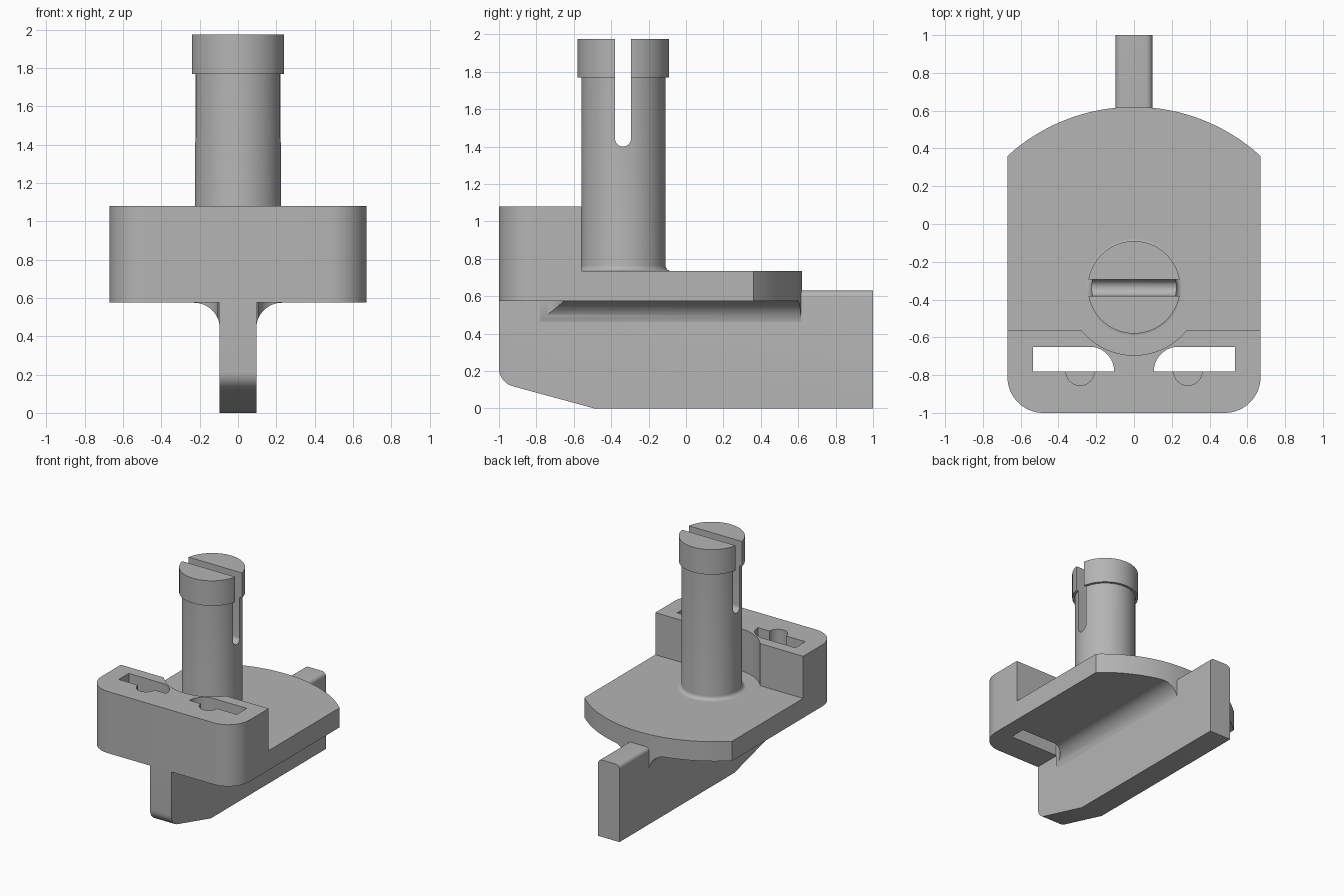
import bpy, bmesh, math
from mathutils import Vector

old = bpy.data.objects.get("Cube")
if old:
    bpy.data.objects.remove(old, do_unlink=True)

GREY = (0.46, 0.46, 0.46, 1)
grey = bpy.data.materials.new("plain grey")
grey.use_nodes = True
grey.diffuse_color = GREY
grey.node_tree.nodes["Principled BSDF"].inputs["Base Color"].default_value = GREY

PX, PY = 0, -0.335   # post axis


def arc(cx, cy, r, a0, a1, n=16):
    """Points on an arc, angles in degrees."""
    angles = [math.radians(a0 + (a1 - a0) * i / n) for i in range(n + 1)]
    return [(cx + r * math.cos(a), cy + r * math.sin(a)) for a in angles]


def finish(name, bm):
    bmesh.ops.remove_doubles(bm, verts=bm.verts, dist=1e-5)
    bmesh.ops.recalc_face_normals(bm, faces=bm.faces)
    mesh = bpy.data.meshes.new(name)
    bm.to_mesh(mesh)
    bm.free()
    mesh.materials.append(grey)
    ob = bpy.data.objects.new(name, mesh)
    bpy.context.collection.objects.link(ob)
    return ob


def prism(name, pts, lo, hi, axis="z", round_top=0):
    """Extrude a closed 2D profile along one axis."""
    place = {"x": lambda p, t: (t, p[0], p[1]),
             "y": lambda p, t: (p[0], t, p[1]),
             "z": lambda p, t: (p[0], p[1], t)}[axis]
    bm = bmesh.new()
    face = bm.faces.new([bm.verts.new(place(p, lo)) for p in pts])
    new = bmesh.ops.extrude_face_region(bm, geom=[face])["geom"]
    shift = Vector(place((0, 0), hi - lo))
    bmesh.ops.translate(bm, vec=shift, verts=[v for v in new if isinstance(v, bmesh.types.BMVert)])
    if round_top:
        top = max(v.co.z for v in bm.verts)
        edges = [e for e in bm.edges
                 if all(v.co.z > top - 1e-4 for v in e.verts)
                 and abs(e.verts[0].co.x - e.verts[1].co.x) < 1e-4]
        bmesh.ops.bevel(bm, geom=edges, offset=round_top, segments=6, profile=0.5, affect="EDGES")
    return finish(name, bm)


def lathe(name, profile, steps=64):
    bm = bmesh.new()
    verts = [bm.verts.new((PX + r, PY, z)) for r, z in profile]
    edges = [bm.edges.new(pair) for pair in zip(verts, verts[1:])]
    bmesh.ops.spin(bm, geom=verts + edges, cent=(PX, PY, 0), axis=(0, 0, 1),
                   angle=math.tau, steps=steps)
    return finish(name, bm)


def boolean(ob, tool, op="DIFFERENCE"):
    mod = ob.modifiers.new("cut", "BOOLEAN")
    mod.object, mod.operation, mod.solver = tool, op, "EXACT"
    bpy.context.view_layer.objects.active = ob
    bpy.ops.object.modifier_apply(modifier=mod.name)


def box(x0, x1, y0, y1):
    return [(x0, y0), (x1, y0), (x1, y1), (x0, y1)]


# Plate outline: rounded front corners, bowed rear edge
W, R = 0.67, 0.19
front = arc(-W + R, -1 + R, R, 180, 270) + arc(W - R, -1 + R, R, 270, 360)
half = math.degrees(math.asin(W / 0.993))
rear = arc(0, -0.373, 0.993, 90 - half, 90 + half, 32)
outline = front + rear

plate = prism("base_plate", outline, 0.575, 0.735)
block = prism("front_block", front + [(W, -0.56), (-W, -0.56)], 0.575, 1.08)
trim = prism("outline_trim", outline, 0.3, 0.9)
recess = prism("post_recess", arc(PX, PY, 0.36, 0, 354.375, 63), 0.735, 1.3)
boolean(block, recess)
boolean(plate, block, "UNION")
plate.name = "base_with_front_block"

# Curved gussets between the fin and the underside of the plate
parts = [plate]
for side, label in ((1, "left"), (-1, "right")):
    curve = arc(0.23, 0.44, 0.135, 180, 90)
    pts = [(0.06, 0.6), (0.06, 0.44)] + curve + [(0.23, 0.6)]
    gusset = prism(label + "_gusset", [(side * x, z) for x, z in pts], -0.78, 0.7, "y")
    boolean(gusset, trim, "INTERSECT")

    # Through slot with a rounded inner end, and a shallow half-round notch
    slot = [(0.535, -0.65), (0.535, -0.78)] + arc(0.235, -0.78, 0.13, 180, 90)
    slot_cut = prism("slot_cutter", [(side * x, y) for x, y in slot], 0.3, 1.3)
    notch_cut = prism("notch_cutter", arc(side * 0.285, -0.78, 0.075, 180, 360) +
                      [(side * 0.285 + 0.075, -0.7), (side * 0.285 - 0.075, -0.7)], 0.735, 1.3)
    boolean(plate, slot_cut)
    boolean(plate, notch_cut)
    boolean(gusset, slot_cut)
    parts.append(gusset)
    for tool in (slot_cut, notch_cut):
        bpy.data.objects.remove(tool, do_unlink=True)

# Central fin under the plate, with a sloped nose and a tail at the rear
nose = arc(-0.9, 0.215, 0.1, 180, 255, 10)
fin = prism("fin", [(-1, 0.6)] + nose + [(-0.49, 0), (1, 0), (1, 0.63), (-0.9, 0.63)],
            -0.097, 0.097, "x", round_top=0.035)
parts.append(fin)

# Post with a collar, a foot fillet and a split top
foot = arc(0.255, 0.765, 0.03, 270, 180, 6)
post = lathe("split_post", [(0, 0.7), (0.255, 0.7)] + foot +
             [(0.225, 1.77), (0.245, 1.77), (0.245, 1.975), (0, 1.975)])
split = prism("split_cutter", arc(PY - 0.002, 1.443, 0.043, 180, 360) +
              [(PY + 0.041, 2.2), (PY - 0.045, 2.2)], -0.5, 0.5, "x")
boolean(post, split)
parts.append(post)

for tool in (block, trim, recess, split):
    bpy.data.objects.remove(tool, do_unlink=True)

# Smooth the curved faces, keep the edges sharp
bpy.ops.object.select_all(action="DESELECT")
for ob in parts:
    ob.select_set(True)
bpy.context.view_layer.objects.active = plate
bpy.ops.object.shade_smooth_by_angle(angle=math.radians(30))
